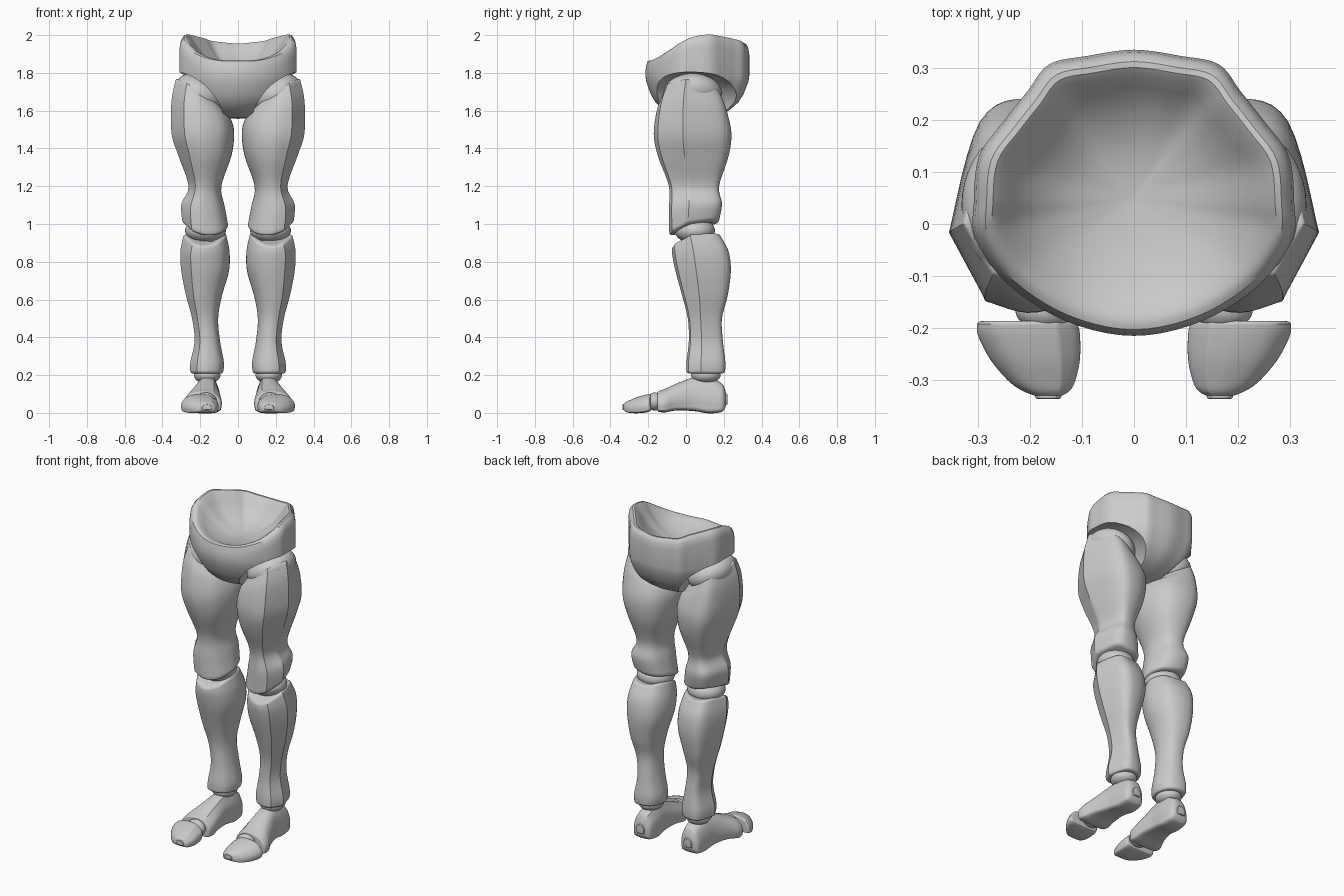
import bpy, bmesh, math
from mathutils import Vector, Matrix

if "Cube" in bpy.data.objects:
    bpy.data.objects.remove(bpy.data.objects["Cube"])

grey = bpy.data.materials.new("plain grey")
grey.diffuse_color = (0.6, 0.6, 0.6, 1)
grey.use_nodes = True
grey.node_tree.nodes["Principled BSDF"].inputs["Base Color"].default_value = grey.diffuse_color


def finish(name, bm, mirror=True, angle=35):
    bmesh.ops.recalc_face_normals(bm, faces=bm.faces)
    me = bpy.data.meshes.new(name)
    bm.to_mesh(me)
    bm.free()
    ob = bpy.data.objects.new(name, me)
    bpy.context.collection.objects.link(ob)
    me.materials.append(grey)
    bpy.ops.object.select_all(action='DESELECT')
    ob.select_set(True)
    bpy.context.view_layer.objects.active = ob
    bpy.ops.object.shade_smooth_by_angle(angle=math.radians(angle))
    if mirror:
        ob.modifiers.new("mirror", 'MIRROR').use_mirror_merge = False
    return ob


def spline(pts, n, closed):
    """Catmull-Rom through pts; a doubled point makes a sharp corner."""
    pts = [Vector(p) for p in pts]
    m, out = len(pts), []
    for i in range(m if closed else m - 1):
        get = lambda k: pts[k % m] if closed else pts[min(max(k, 0), m - 1)]
        a, b, c, d = (get(i + k) for k in (-1, 0, 1, 2))
        if (c - b).length < 1e-6:
            continue
        for j in range(n):
            t = j / n
            out.append(0.5 * (2 * b + (c - a) * t + (2 * a - 5 * b + 4 * c - d) * t * t
                              + (3 * b - a - 3 * c + d) * t ** 3))
    return out if closed else out + [pts[-1]]


def skin(bm, rings):
    vs = [[bm.verts.new(p) for p in r] for r in rings]
    for r, s in zip(vs, vs[1:]):
        for i in range(len(r)):
            j = (i + 1) % len(r)
            bm.faces.new((r[i], r[j], s[j], s[i]))
    bm.faces.new(vs[0])
    bm.faces.new(vs[-1])


def loft(name, section, keys, axis, lip):
    """keys: position, tilt u, tilt v, bow, u min, u max, v min, v max."""
    sec = spline(section, 6, True)
    rings = []
    for p, tu, tv, bow, u0, u1, v0, v1 in spline(keys, 5, False):
        ring = []
        for u, v in sec:
            a = (u0 + u1) / 2 + u * (u1 - u0) / 2
            b = (v0 + v1) / 2 + v * (v1 - v0) / 2
            h = p + tu * u + tv * v + bow * u * u
            ring.append(Vector((a, b, h)) if axis == 'z' else Vector((a, h, b)))
        rings.append(ring)
    out = Vector((0, 0, 1)) if axis == 'z' else Vector((0, 1, 0))
    if keys[0][0] < keys[-1][0]:
        out = -out

    def end(ring, d):
        c = sum(ring, Vector()) / len(ring)
        return [[p.lerp(c, f) + d * lip * k for p in ring]
                for f, k in ((.02, .4), (.05, .7), (.1, .93), (.17, 1.0))]
    rings = end(rings[0], out)[::-1] + rings + end(rings[-1], -out)
    bm = bmesh.new()
    skin(bm, rings)
    return finish(name, bm)


def ellipsoid(bm, centre, radii, tilt=0):
    m = Matrix.Translation(centre) @ Matrix.Rotation(tilt, 4, 'Y') @ Matrix.Diagonal((*radii, 1))
    bmesh.ops.create_uvsphere(bm, u_segments=40, v_segments=24, radius=1, matrix=m)


# Pelvis: dished top, rounded rim, bowl underside
half = [(0, -.215, 1.865), (.13, -.187, 1.872), (.24, -.118, 1.91), (.304, -.03, 1.965),
        (.308, .04, 1.993), (.298, .13, 2.005), (.25, .198, 1.995), (.205, .255, 1.985),
        (.163, .307, 1.972), (.09, .323, 1.963), (0, .335, 1.957)]
rim = spline(half + [(-x, y, z) for x, y, z in half[-2:0:-1]], 5, True)
profile = [(.02, 0), (.3, .07), (.58, .34), (.75, .7), (.83, .91), (.88, .99), (.92, .99), (.955, .93)]
under = [(1.0, 1.785), (.985, 1.755), (.94, 1.72), (.89, 1.685), (.8, 1.645), (.62, 1.6),
         (.35, 1.565), (.02, 1.557)]
mid = Vector((0, .05))
rings = []
for s, k in profile:
    rings.append([(p.x * s, mid.y + (p.y - mid.y) * s, 1.82 + (p.z - 1.82) * k) for p in rim])
for s, drop in ((.985, .03), (1.0, .06)):
    rings.append([(p.x * s, mid.y + (p.y - mid.y) * s, p.z - drop) for p in rim])
for s, z in under:
    rings.append([(p.x * s, mid.y + (p.y - mid.y) * s, z) for p in rim])
bm = bmesh.new()
skin(bm, rings)
pelvis = finish("pelvis", bm, mirror=False)

# Leg openings cut out of the pelvis
bm = bmesh.new()
for s in (1, -1):
    ellipsoid(bm, (s * .32, .025, 1.57), (.25, .42, .235))
cutter = finish("leg opening cutter", bm, mirror=False)
cutter.hide_render = True
cut = pelvis.modifiers.new("leg openings", 'BOOLEAN')
cut.operation, cut.object, cut.solver = 'DIFFERENCE', cutter, 'EXACT'
bpy.context.view_layer.objects.active = pelvis
bpy.ops.object.modifier_apply(modifier=cut.name)
bpy.data.objects.remove(cutter)
pelvis.select_set(True)
bpy.ops.object.shade_smooth_by_angle(angle=math.radians(35))

# Ball joints
for name, c, r, tilt in (
        ("hip_joint", (.203, .035, 1.69), (.138, .155, .095), -math.radians(30)),
        ("knee_joint", (.172, .047, .965), (.108, .106, .07), 0),
        ("ankle_joint", (.163, .105, .2), (.07, .078, .045), 0),
        ("toe_joint", (.17, -.165, .06), (.058, .04, .048), 0)):
    bm = bmesh.new()
    ellipsoid(bm, c, r, tilt)
    finish(name, bm)

# Thigh and shin share a section with two sharp outer ridges
leg = [(1, -.25), (1, -.25), (.58, -.9), (.58, -.9), (0, -1), (-.7, -.72),
       (-1, 0), (-.7, .75), (.05, 1), (.65, .8)]
loft("thigh", leg, [
    (1.662, .095, -.02, 0, .055, .33, -.115, .19),
    (1.60, .05, -.01, 0, .035, .352, -.15, .215),
    (1.48, 0, 0, 0, .02, .352, -.17, .24),
    (1.36, 0, 0, 0, .035, .315, -.148, .225),
    (1.20, 0, 0, 0, .088, .262, -.09, .175),
    (1.09, .01, .015, .01, .07, .30, -.09, .19),
    (.987, .018, .035, .025, .052, .296, -.088, .176)], 'z', .016)
loft("shin", leg, [
    (.9, 0, .03, .04, .062, .29, -.073, .185),
    (.845, 0, .01, .01, .045, .305, -.072, .225),
    (.75, 0, 0, 0, .048, .30, -.055, .237),
    (.62, 0, 0, 0, .085, .275, -.02, .22),
    (.50, 0, 0, 0, .105, .243, .01, .19),
    (.38, 0, 0, 0, .095, .23, .015, .195),
    (.27, 0, 0, 0, .075, .252, .003, .208),
    (.222, 0, 0, 0, .077, .253, .002, .207)], 'z', .013)

# Foot and toe cap, lofted from back to front
sole = [(1, -.6), (.75, -1), (-.75, -1), (-1, -.6), (-.97, .2), (-.6, .9), (-.6, .9),
        (0, 1), (.6, .75), (.95, .1)]
loft("foot", sole, [
    (.212, 0, 0, 0, .135, .19, .045, .1),
    (.205, 0, 0, 0, .117, .208, .025, .128),
    (.185, 0, 0, 0, .103, .222, .008, .16),
    (.12, 0, 0, 0, .097, .228, .002, .187),
    (.04, 0, 0, 0, .10, .235, .014, .188),
    (-.05, 0, 0, 0, .093, .262, .016, .155),
    (-.11, 0, 0, 0, .088, .287, .006, .128),
    (-.143, 0, 0, 0, .092, .287, .008, .116)], 'y', .008)
loft("toe_cap", sole, [
    (-.192, 0, 0, 0, .11, .30, .01, .1),
    (-.215, 0, 0, 0, .106, .298, .004, .096),
    (-.26, 0, 0, 0, .106, .275, 0, .083),
    (-.30, 0, 0, 0, .114, .242, .002, .066),
    (-.32, 0, 0, 0, .124, .215, .007, .056),
    (-.33, 0, 0, 0, .14, .19, .017, .046)], 'y', .006)
